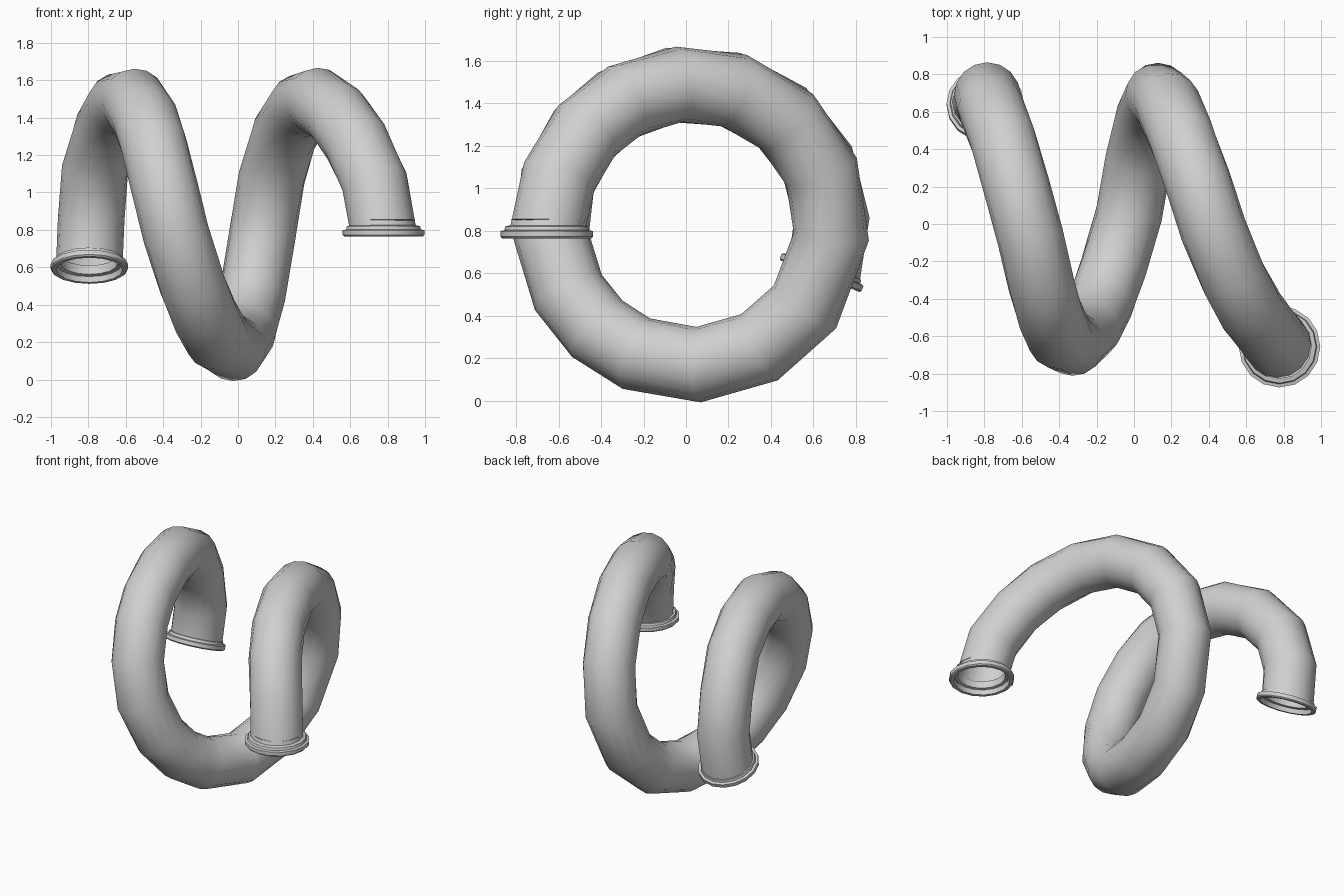
import bpy
import bmesh
from math import cos, sin, pi, radians
from mathutils import Vector

cube = bpy.data.objects.get("Cube")
if cube:
    bpy.data.objects.remove(cube, do_unlink=True)

SIDES = 16
TUBE_RADIUS = 0.178
COIL_RADIUS = 0.662
CENTRE_Y, CENTRE_Z = 0.025, 0.83

metal = bpy.data.materials.new("light_grey")
metal.use_nodes = True
GREY = (0.63, 0.63, 0.63, 1)
metal.diffuse_color = GREY
metal.node_tree.nodes["Principled BSDF"].inputs["Base Color"].default_value = GREY

# Coil path: turn angle in degrees and sideways position
PATH = [(-19, -.795), (2, -.785), (26, -.765), (50, -.70), (74, -.63),
        (98, -.555), (122, -.495), (140, -.45), (162, -.395), (185, -.33),
        (209, -.245), (228, -.175), (247, -.11), (273, -.025), (299, .025),
        (324, .075), (355, .13), (382, .18), (407, .25), (432, .34),
        (455, .425), (478, .53), (498, .63), (520, .73), (543, .778)]


def radial(angle):
    return Vector((0, cos(radians(angle)), sin(radians(angle))))


def ring(bm, centre, axis, side, radius):
    """Add a circle of vertices around an axis."""
    u = (side - axis * side.dot(axis)).normalized()
    v = axis.cross(u)
    return [bm.verts.new(centre + radius * (u * cos(a) + v * sin(a)))
            for a in (2 * pi * i / SIDES for i in range(SIDES))]


def skin(bm, rings):
    """Bridge consecutive circles with quads."""
    for a, b in zip(rings, rings[1:]):
        for i in range(SIDES):
            j = (i + 1) % SIDES
            bm.faces.new((a[i], a[j], b[j], b[i]))


def finish(bm, name, sharp_angle):
    mesh = bpy.data.meshes.new(name)
    bm.to_mesh(mesh)
    bm.free()
    obj = bpy.data.objects.new(name, mesh)
    bpy.context.collection.objects.link(obj)
    mesh.materials.append(metal)
    bpy.ops.object.select_all(action="DESELECT")
    obj.select_set(True)
    bpy.context.view_layer.objects.active = obj
    bpy.ops.object.shade_smooth_by_angle(angle=radians(sharp_angle))


points = [Vector((x, CENTRE_Y, CENTRE_Z)) + COIL_RADIUS * radial(a) for a, x in PATH]
start_axis = Vector((0, 0.37, 0.93)).normalized()
end_axis = Vector((0, 0, -1))
# The left end sits slightly further forward and lower than the coil
points[-1] += Vector((0, -0.02, -0.005))

# Coiled tube, open at both ends
bm = bmesh.new()
rings = []
last = len(points) - 1
for i, p in enumerate(points):
    if i == 0:
        axis = start_axis
    elif i == last:
        axis = end_axis
    else:
        axis = ((p - points[i - 1]).normalized() + (points[i + 1] - p).normalized()).normalized()
    rings.append(ring(bm, p, axis, radial(PATH[i][0]), TUBE_RADIUS))
skin(bm, rings)
finish(bm, "coiled_tube", 60)

# Stepped collar profile: radius and distance outward along the tube axis
COLLAR = [(.172, -.035), (.195, -.03), (.200, -.012), (.218, -.008), (.218, .018),
          (.210, .026), (.188, .026), (.182, -.005), (.160, -.01), (.158, -.06), (.172, -.065)]


def collar(name, centre, axis, scale):
    bm = bmesh.new()
    skin(bm, [ring(bm, centre + axis * d, axis, Vector((0, 1, 0)), r * scale)
              for r, d in COLLAR])
    finish(bm, name, 30)


collar("right_end_collar", points[0] + Vector((0, -0.01, -0.005)), -start_axis, 0.95)
collar("left_end_collar", points[-1], end_axis, 1.0)
